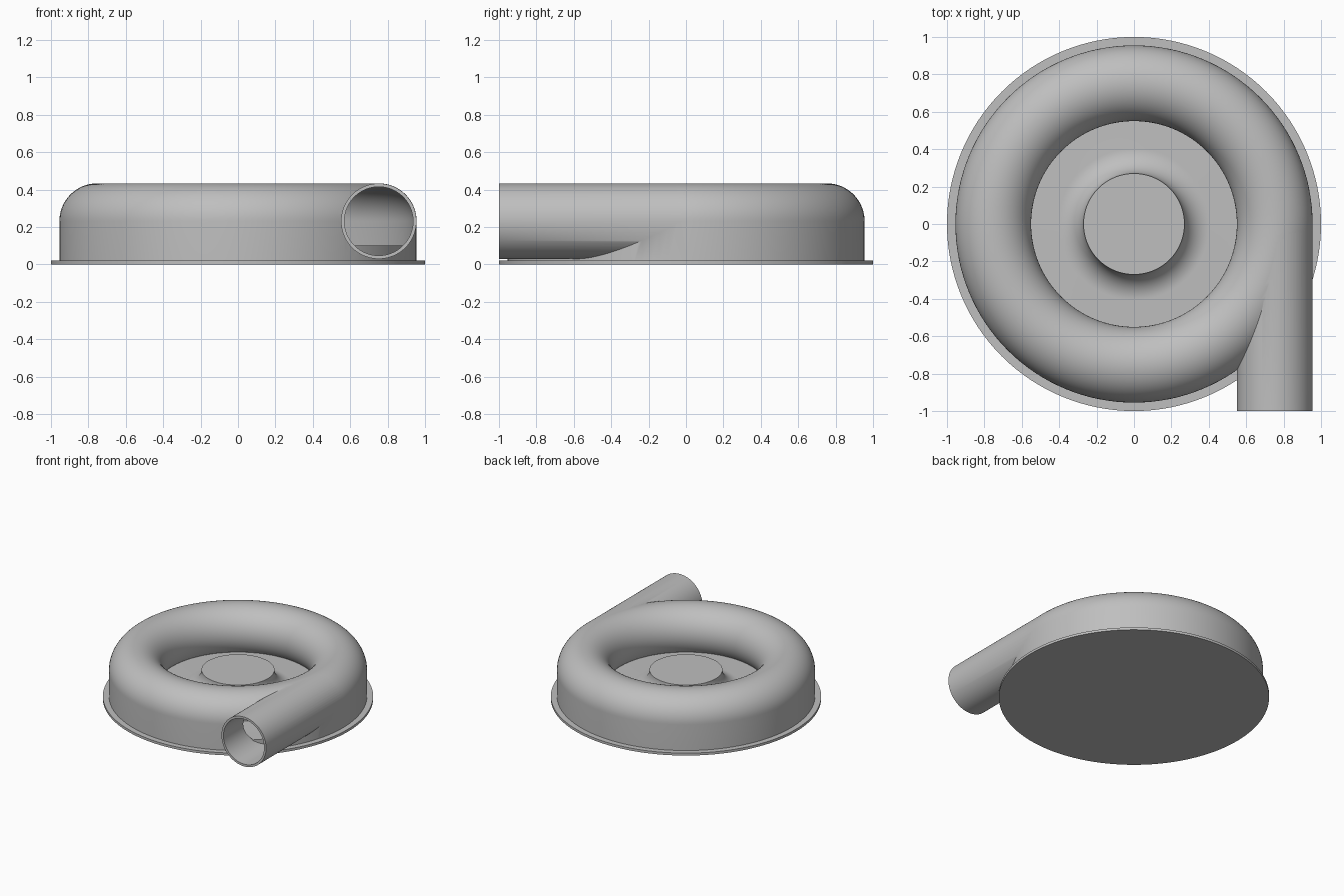
import bpy, math
from mathutils import Matrix

if "Cube" in bpy.data.objects:
    bpy.data.objects.remove(bpy.data.objects["Cube"], do_unlink=True)

SEGMENTS = 128
RING_R, TUBE_R, TUBE_Z = 0.7525, 0.2025, 0.231   # spiral tube section
FLOOR_Z, WALL = 0.10, 0.017

metal = bpy.data.materials.new("cast_grey")
metal.use_nodes = True
grey = (0.52, 0.52, 0.52, 1)
metal.diffuse_color = grey
metal.node_tree.nodes["Principled BSDF"].inputs["Base Color"].default_value = grey


def make_object(name, verts, faces):
    mesh = bpy.data.meshes.new(name)
    mesh.from_pydata(verts, [], faces)
    mesh.materials.append(metal)
    ob = bpy.data.objects.new(name, mesh)
    bpy.context.collection.objects.link(ob)
    activate(ob)
    bpy.ops.object.mode_set(mode='EDIT')
    bpy.ops.mesh.select_all(action='SELECT')
    bpy.ops.mesh.normals_make_consistent(inside=False)
    bpy.ops.object.mode_set(mode='OBJECT')
    return ob


def activate(ob):
    bpy.ops.object.select_all(action='DESELECT')
    ob.select_set(True)
    bpy.context.view_layer.objects.active = ob


def lathe(name, profile, ring):
    """Revolve (r, z) points about z; a ring closes on itself, otherwise ends are capped."""
    n, verts, faces = len(profile), [], []
    for i in range(SEGMENTS):
        a = 2 * math.pi * i / SEGMENTS
        verts += [(r * math.cos(a), r * math.sin(a), z) for r, z in profile]
    for i in range(SEGMENTS):
        a, b = i * n, (i + 1) % SEGMENTS * n
        for j in range(n if ring else n - 1):
            k = (j + 1) % n
            faces.append((a + j, b + j, b + k, a + k))
    if not ring:
        for j in (0, n - 1):
            faces.append([i * n + j for i in range(SEGMENTS)])
    return make_object(name, verts, faces)


def arc(cx, cz, radius, start, end, steps):
    angles = [math.radians(start + (end - start) * i / steps) for i in range(steps + 1)]
    return [(cx + radius * math.cos(a), cz + radius * math.sin(a)) for a in angles]


def rod(name, radius, y0, y1):
    """Closed cylinder along y on the outlet axis."""
    ob = lathe(name, [(radius, y0), (radius, y1)], False)
    ob.data.transform(Matrix.Translation((RING_R, 0, TUBE_Z)) @ Matrix.Rotation(-math.pi / 2, 4, 'X'))
    return ob


def combine(target, tool, operation):
    mod = target.modifiers.new(operation, 'BOOLEAN')
    mod.operation, mod.solver, mod.object = operation, 'EXACT', tool
    activate(target)
    bpy.ops.object.modifier_apply(modifier=mod.name)
    bpy.data.objects.remove(tool, do_unlink=True)


def tube_section(radius, bottom):
    """Straight outer wall, rounded crown and undercut inner lip."""
    crown = arc(RING_R, TUBE_Z, radius, 0, 220, 44)
    return [(RING_R + radius, bottom)] + crown + [(crown[-1][0], bottom)]


# Casing with tangential outlet, hollowed out
casing = lathe("volute_casing", tube_section(TUBE_R, 0.01), True)
combine(casing, rod("outlet_pipe", TUBE_R - 0.001, -1.0, -0.01), 'UNION')
combine(casing, lathe("cavity", tube_section(TUBE_R - WALL, 0.06), True), 'DIFFERENCE')
combine(casing, rod("bore", TUBE_R - WALL - 0.002, -1.1, -0.05), 'DIFFERENCE')

# Inner floor rising into the flared hub
hub_r, fillet = 0.27, 0.135
floor_r = RING_R + TUBE_R - 0.01
hub = lathe("floor_and_hub", [(floor_r, 0.012), (floor_r, FLOOR_Z)]
            + arc(hub_r + fillet, FLOOR_Z + fillet, fillet, 270, 180, 16), False)

# Base plate
plate = lathe("base_plate", [(1.0, 0.0), (1.0, 0.02)], False)

for ob in (casing, hub, plate):
    activate(ob)
    bpy.ops.object.shade_smooth_by_angle(angle=math.radians(35))
